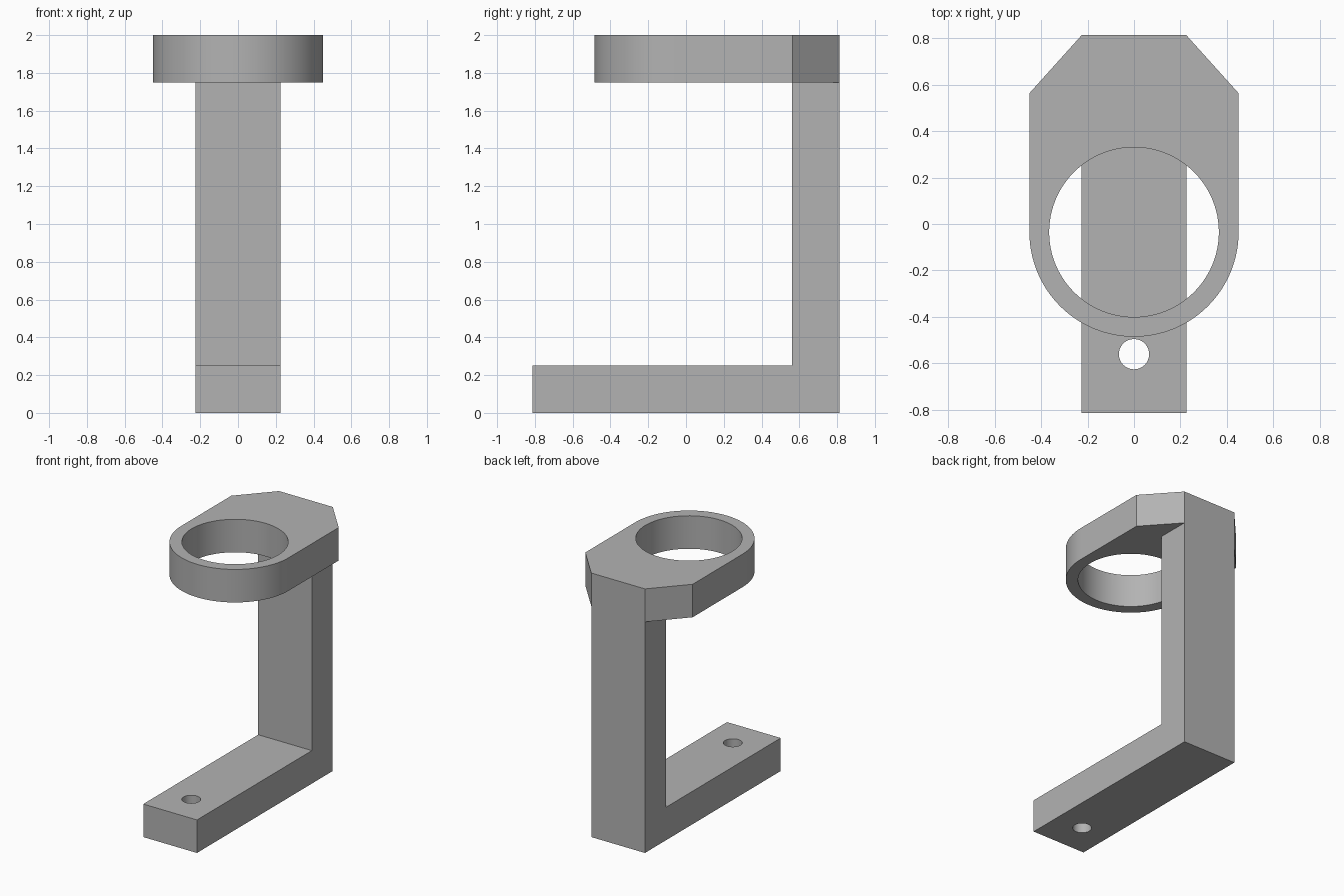
import bpy, bmesh
from math import pi, sin, cos, radians
from mathutils import Vector

if "Cube" in bpy.data.objects:
    bpy.data.objects.remove(bpy.data.objects["Cube"], do_unlink=True)

HALF_W, DEPTH, HEIGHT, THICK = 0.225, 0.8125, 2.0, 0.25
RING_Y, RING_R, BORE_R = -0.035, 0.45, 0.365
HOLE_Y, HOLE_R = -0.56, 0.065

grey = bpy.data.materials.new("grey plastic")
grey.use_nodes = True
colour = (0.45, 0.45, 0.45, 1)
grey.diffuse_color = colour
grey.node_tree.nodes["Principled BSDF"].inputs["Base Color"].default_value = colour


def prism(name, points, direction):
    """Extrude a closed 3D outline along a direction."""
    bm = bmesh.new()
    face = bm.faces.new([bm.verts.new(p) for p in points])
    new = bmesh.ops.extrude_face_region(bm, geom=[face])["geom"]
    verts = [v for v in new if isinstance(v, bmesh.types.BMVert)]
    bmesh.ops.translate(bm, verts=verts, vec=Vector(direction))
    bmesh.ops.recalc_face_normals(bm, faces=bm.faces)
    mesh = bpy.data.meshes.new(name)
    bm.to_mesh(mesh)
    bm.free()
    mesh.materials.append(grey)
    obj = bpy.data.objects.new(name, mesh)
    bpy.context.collection.objects.link(obj)
    return obj


def arc(radius, y, z, start, end, steps):
    return [(radius * cos(start + (end - start) * i / steps),
             y + radius * sin(start + (end - start) * i / steps), z)
            for i in range(steps + 1)]


def combine(target, tool, operation):
    """Apply a boolean and discard the tool."""
    mod = target.modifiers.new(operation.title(), "BOOLEAN")
    mod.object, mod.operation, mod.solver = tool, operation, "EXACT"
    bpy.context.view_layer.objects.active = target
    bpy.ops.object.modifier_apply(modifier=mod.name)
    bpy.data.objects.remove(tool, do_unlink=True)


def drill(target, radius, y, z):
    outline = arc(radius, y, z - 0.1, 0, 2 * pi, 96)[:-1]
    cutter = prism("cutter", outline, (0, 0, THICK + 0.2))
    cutter.hide_render = True
    combine(target, cutter, "DIFFERENCE")


# L-shaped foot and upright
front, back, inner, under = -DEPTH, DEPTH, DEPTH - THICK, HEIGHT - THICK
side = [(front, 0), (back, 0), (back, under), (inner, under), (inner, THICK), (front, THICK)]
bracket = prism("holder_bracket", [(-HALF_W, y, z) for y, z in side], (2 * HALF_W, 0, 0))
drill(bracket, HOLE_R, HOLE_Y, 0)

# Ring head with round front and chamfered back corners
outline = arc(RING_R, RING_Y, under, pi, 2 * pi, 64)
outline += [(RING_R, inner, under), (HALF_W, back, under),
            (-HALF_W, back, under), (-RING_R, inner, under)]
head = prism("ring_head", outline, (0, 0, THICK))
drill(head, BORE_R, RING_Y, under)

# Join into one solid
combine(bracket, head, "UNION")
bpy.ops.object.select_all(action="DESELECT")
bracket.select_set(True)
bpy.context.view_layer.objects.active = bracket
bpy.ops.object.shade_smooth_by_angle(angle=radians(30))
